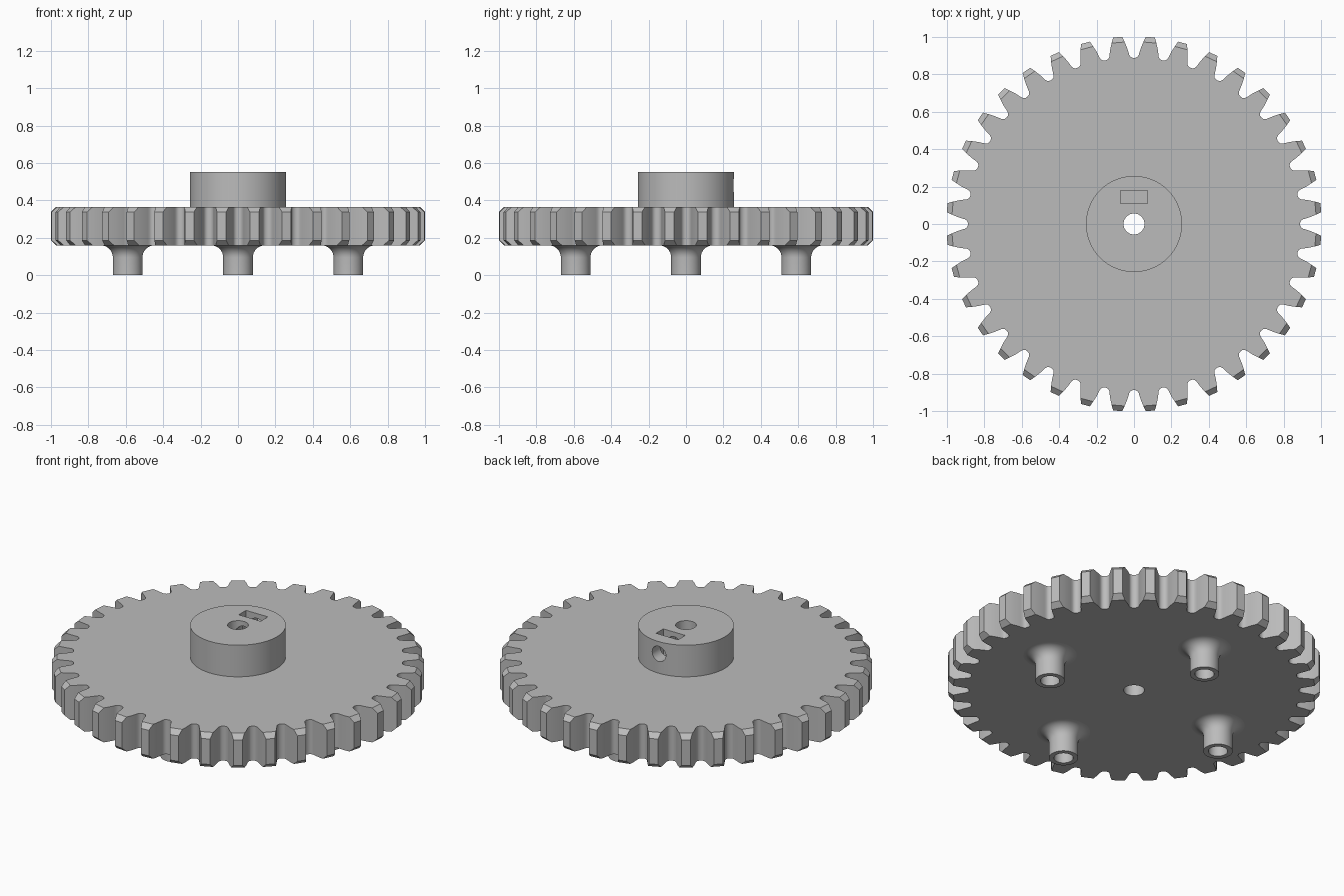
import bpy
import bmesh
import math
from mathutils import Matrix, Vector

cube = bpy.data.objects.get("Cube")
if cube:
    bpy.data.objects.remove(cube, do_unlink=True)

TEETH = 36
BOTTOM, TOP = 0.16, 0.365
HUB_TOP = 0.553
CHAMFER = 0.027

grey = bpy.data.materials.new("light grey")
grey.use_nodes = True
grey.diffuse_color = (0.5, 0.5, 0.5, 1)
grey.node_tree.nodes["Principled BSDF"].inputs["Base Color"].default_value = (0.5, 0.5, 0.5, 1)


def make_object(name, bm):
    bmesh.ops.remove_doubles(bm, verts=bm.verts, dist=1e-5)
    bmesh.ops.recalc_face_normals(bm, faces=bm.faces)
    mesh = bpy.data.meshes.new(name)
    bm.to_mesh(mesh)
    bm.free()
    mesh.materials.append(grey)
    obj = bpy.data.objects.new(name, mesh)
    bpy.context.collection.objects.link(obj)
    return obj


def cylinder(name, radius, start, end, sides=48):
    start, end = Vector(start), Vector(end)
    axis = end - start
    turn = axis.to_track_quat('Z', 'Y').to_matrix().to_4x4()
    bm = bmesh.new()
    bmesh.ops.create_cone(bm, cap_ends=True, segments=sides, radius1=radius, radius2=radius,
                          depth=axis.length, matrix=Matrix.Translation((start + end) / 2) @ turn)
    return make_object(name, bm)


def box(name, low, high):
    low, high = Vector(low), Vector(high)
    bm = bmesh.new()
    bmesh.ops.create_cube(bm, size=1, matrix=Matrix.Translation((low + high) / 2)
                          @ Matrix.Diagonal((*(high - low), 1)))
    return make_object(name, bm)


def cut(target, cutter):
    mod = target.modifiers.new("cut", 'BOOLEAN')
    mod.operation = 'DIFFERENCE'
    mod.solver = 'EXACT'
    mod.object = cutter
    with bpy.context.temp_override(object=target, active_object=target):
        bpy.ops.object.modifier_apply(modifier=mod.name)


# Toothed disc: half of one tooth gap as (half width, radius), from root to tip
half_gap = [(0, 0.888), (0.010, 0.889), (0.019, 0.894), (0.025, 0.903), (0.029, 0.916),
            (0.038, 0.944), (0.050, 1 - CHAMFER), (0.063, 1.001)]
half = [(math.atan2(w, r), math.hypot(w, r)) for w, r in half_gap]
gap = [(-a, r) for a, r in reversed(half[1:])] + half
outline = [(a + math.tau * i / TEETH, r) for i in range(TEETH) for a, r in gap]

# On the two end faces the tips fall back to the chamfer circle
end_gap = gap.copy()
end_gap[0], end_gap[-1] = gap[1], gap[-2]
end_outline = [(a + math.tau * i / TEETH, r) for i in range(TEETH) for a, r in end_gap]

bm = bmesh.new()
rings = []
for z, shape in ((BOTTOM, end_outline), (BOTTOM + CHAMFER, outline),
                 (TOP - CHAMFER, outline), (TOP, end_outline)):
    rings.append([bm.verts.new((r * math.cos(a), r * math.sin(a), z)) for a, r in shape])
for lower, upper in zip(rings, rings[1:]):
    for i in range(len(lower)):
        j = (i + 1) % len(lower)
        bm.faces.new((lower[i], lower[j], upper[j], upper[i]))
bm.faces.new(rings[0][::-1])
bm.faces.new(rings[-1])
gear = make_object("toothed_disc", bm)

# Hub with shaft bore, nut slot and set screw hole
hub = cylinder("hub", 0.257, (0, 0, TOP - 0.005), (0, 0, HUB_TOP), 96)
bore = cylinder("bore_cutter", 0.056, (0, 0, 0), (0, 0, 1))
slot = box("nut_slot_cutter", (-0.072, 0.11, 0.40), (0.072, 0.178, 0.7))
screw = cylinder("screw_hole_cutter", 0.045, (0, 0, 0.48), (0, 0.4, 0.48), 32)
cut(gear, bore)
for cutter in (bore, slot, screw):
    cut(hub, cutter)
for cutter in (bore, slot, screw):
    bpy.data.objects.remove(cutter, do_unlink=True)

# Four hollow posts, flared where they meet the disc
FLARE, POST, HOLE = 0.065, 0.079, 0.052
profile = [(HOLE, BOTTOM), (HOLE, 0), (POST, 0)]
for k in range(9):
    t = math.pi / 2 * k / 8
    profile.append((POST + FLARE * (1 - math.cos(t)), BOTTOM - FLARE * (1 - math.sin(t))))
posts = []
for side, (dx, dy) in {"front": (0, -1), "back": (0, 1), "left": (1, 0), "right": (-1, 0)}.items():
    bm = bmesh.new()
    points = [bm.verts.new((r, 0, z)) for r, z in profile]
    edges = [bm.edges.new(pair) for pair in zip(points, points[1:])]
    bmesh.ops.spin(bm, geom=points + edges, cent=(0, 0, 0), axis=(0, 0, 1),
                   angle=math.tau, steps=40)
    bmesh.ops.translate(bm, verts=bm.verts, vec=(0.59 * dx, 0.59 * dy, 0))
    posts.append(make_object(side + "_post", bm))

# Smooth round surfaces, keep edges sharp
bpy.ops.object.select_all(action='DESELECT')
for obj in [gear, hub] + posts:
    obj.select_set(True)
bpy.context.view_layer.objects.active = gear
bpy.ops.object.shade_smooth_by_angle(angle=math.radians(30))
